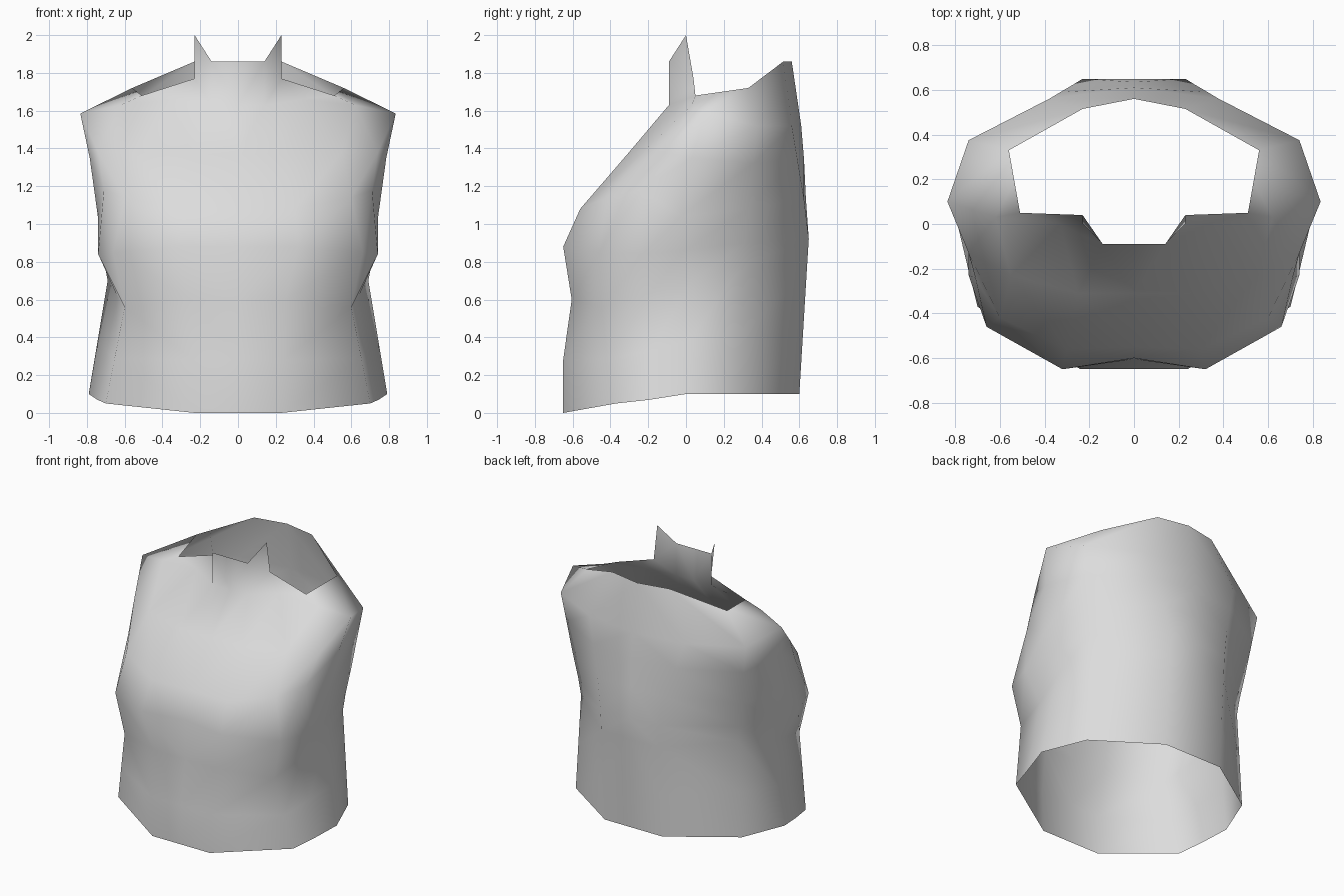
import bpy
import bmesh
from mathutils import Vector

default_cube = bpy.data.objects.get("Cube")
if default_cube:
    bpy.data.objects.remove(default_cube, do_unlink=True)

# Vertical contour lines of the left half, each from hem to neckline:
# hem, waist, bust, upper chest, armpit, shoulder, rim
front_line = [(.23, -.65, 0), (.25, -.605, .6), (.32, -.65, .88), (.3, -.56, 1.08),
              (.25, -.31, 1.37), (.14, -.09, 1.63), (.14, -.09, 1.86)]
chest_line = [(.7, -.37, .05), (.6, -.44, .56), (.66, -.46, .85), (.6, -.42, 1.14),
              (.55, -.23, 1.38), (.33, 0, 1.66), (.23, .04, 1.77)]
flank_line = [(.745, -.19, .07), (.64, -.2, .62), (.74, -.23, .84), (.71, -.24, 1.18),
              (.74, -.13, 1.38), (.62, .03, 1.63), (.51, .05, 1.68)]
side_line = [(.79, 0, .1), (.69, .04, .7), (.72, -.01, .86), (.742, -.03, 1.04),
             (.785, .03, 1.35), (.835, .1, 1.585), (.535, .19, 1.7)]
back_side_line = [(.665, .31, .1), (.63, .3, .78), (.645, .31, .9), (.675, .33, 1.08),
                  (.71, .355, 1.32), (.74, .375, 1.52), (.56, .33, 1.72)]
back_line = [(.23, .6, .1), (.23, .64, .76), (.23, .65, .92), (.27, .625, 1.13),
             (.33, .59, 1.34), (.38, .56, 1.52), (.23, .515, 1.86)]


def centre_line(line, offsets):
    """Move a contour onto the mirror plane with a small depth change per row."""
    return [(0, p[1] + d, p[2]) for p, d in zip(line, offsets)]


def add_belly_row(line, keep_depth=False):
    """Insert a row halfway between hem and waist."""
    hem, waist = Vector(line[0]), Vector(line[1])
    row = hem.lerp(waist, 0.47)
    if keep_depth:
        row.y = hem.y
    return [hem, row] + [Vector(p) for p in line[1:]]


front_centre = centre_line(front_line, (0, 0, .05, .01, 0, 0, 0))
back_centre = centre_line(back_line, (0, 0, 0, .01, .035, .05, .045))
columns = [add_belly_row(front_centre, True), add_belly_row(front_line, True)]
columns += [add_belly_row(line) for line in
            (chest_line, flank_line, side_line, back_side_line, back_line, back_centre)]

# Loft the half shell, open at hem and neck
bm = bmesh.new()
grid = [[bm.verts.new(p) for p in column] for column in columns]
for near, far in zip(grid, grid[1:]):
    for row in range(len(near) - 1):
        bm.faces.new((near[row], far[row], far[row + 1], near[row + 1]))

# Pointed collar tip
collar_tip = bm.verts.new((.23, 0, 2))
bm.faces.new((grid[1][-1], grid[2][-1], collar_tip))
for face in bm.faces:
    face.smooth = True

mesh = bpy.data.meshes.new("torso_shell")
bm.to_mesh(mesh)
bm.free()
torso = bpy.data.objects.new("torso_shell", mesh)
bpy.context.collection.objects.link(torso)

# Right half
mirror = torso.modifiers.new("Mirror", "MIRROR")
mirror.use_axis[0] = True
mirror.use_clip = True
mirror.merge_threshold = 0.001

# Plain light grey surface
grey = bpy.data.materials.new("light_grey")
grey.use_nodes = True
colour = (.72, .72, .72, 1)
grey.diffuse_color = colour
grey.node_tree.nodes["Principled BSDF"].inputs["Base Color"].default_value = colour
mesh.materials.append(grey)
